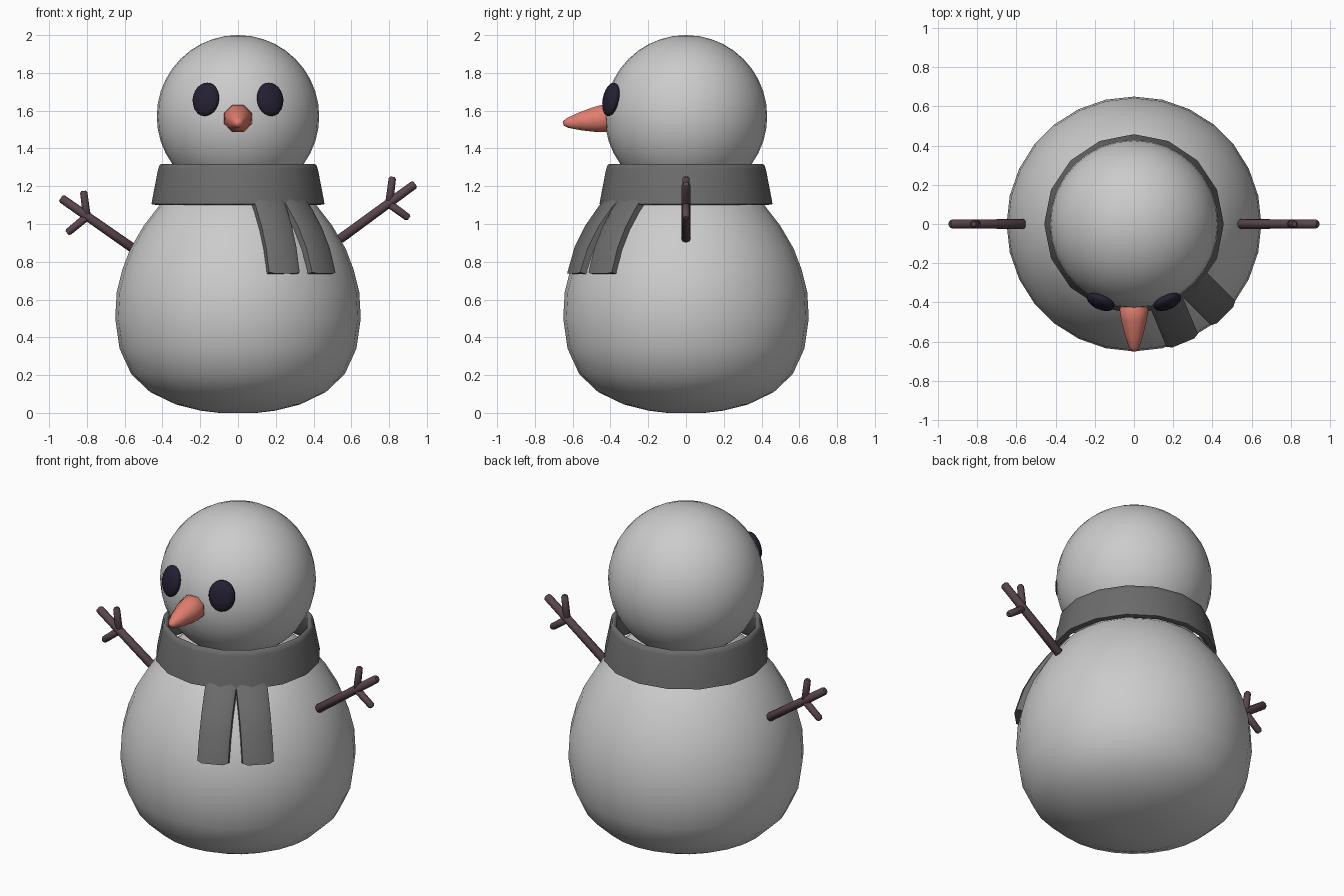
import bpy, bmesh, math
from mathutils import Vector, Matrix

if "Cube" in bpy.data.objects:
    bpy.data.objects.remove(bpy.data.objects["Cube"])


def material(name, rgb):
    m = bpy.data.materials.new(name)
    m.diffuse_color = (*rgb, 1)
    m.use_nodes = True
    m.node_tree.nodes["Principled BSDF"].inputs["Base Color"].default_value = m.diffuse_color
    return m


DARK = material("coal", (0.018, 0.014, 0.032))
ORANGE = material("carrot", (0.75, 0.21, 0.16))
WOOD = material("twig", (0.10, 0.06, 0.075))
CLOTH = material("cloth", (0.15, 0.15, 0.15))


def finish(name, bm, mat=None, angle=60):
    bmesh.ops.recalc_face_normals(bm, faces=bm.faces)
    me = bpy.data.meshes.new(name)
    bm.to_mesh(me)
    bm.free()
    ob = bpy.data.objects.new(name, me)
    bpy.context.collection.objects.link(ob)
    if mat:
        me.materials.append(mat)
    bpy.ops.object.select_all(action='DESELECT')
    ob.select_set(True)
    bpy.context.view_layer.objects.active = ob
    bpy.ops.object.shade_smooth_by_angle(angle=math.radians(angle))
    return ob


def lathe(profile, sides, closed=False, bm=None, matrix=Matrix()):
    """Revolve (radius, z) points around z; open profiles are capped."""
    bm = bm or bmesh.new()
    rings = []
    for r, z in profile:
        rings.append([bm.verts.new(matrix @ Vector((
            r * math.cos(2 * math.pi * i / sides),
            r * math.sin(2 * math.pi * i / sides), z))) for i in range(sides)])
    pairs = list(zip(rings, rings[1:]))
    if closed:
        pairs.append((rings[-1], rings[0]))
    else:
        bm.faces.new(rings[0])
        bm.faces.new(rings[-1])
    for a, b in pairs:
        for i in range(sides):
            j = (i + 1) % sides
            bm.faces.new((a[i], a[j], b[j], b[i]))
    return bm


# body: pear-shaped snowball with a flattened base
body_profile = [(0.1, 0.0), (0.2, 0.012), (0.33, 0.045), (0.465, 0.11),
                (0.565, 0.205), (0.627, 0.34), (0.65, 0.50), (0.642, 0.64),
                (0.612, 0.76), (0.57, 0.87), (0.50, 0.99), (0.415, 1.10),
                (0.34, 1.16), (0.24, 1.205), (0.12, 1.23), (0.03, 1.235)]
finish("body", lathe(body_profile, 28))

# head
bm = bmesh.new()
bmesh.ops.create_uvsphere(bm, u_segments=32, v_segments=20, radius=0.43,
                          matrix=Matrix.Translation((0, 0, 1.57)))
finish("head", bm)

# eyes: flattened ovals lying on the head
for side, label in ((-1, "left"), (1, "right")):
    place = (Matrix.Translation((0.17 * side, -0.397, 1.66))
             @ Matrix.Rotation(math.radians(23 * side), 4, 'Z')
             @ Matrix.Rotation(math.radians(-12), 4, 'X')
             @ Matrix.Diagonal((0.075, 0.036, 0.09, 1)))
    bm = bmesh.new()
    bmesh.ops.create_uvsphere(bm, u_segments=20, v_segments=12, radius=1, matrix=place)
    finish(label + "_eye", bm, DARK)

# nose: eight-sided carrot drooping slightly
place = (Matrix.Translation((0, -0.40, 1.563))
         @ Matrix.Rotation(math.radians(97), 4, 'X')
         @ Matrix.Rotation(math.radians(22.5), 4, 'Z'))
nose_profile = [(0.06, 0.0), (0.079, 0.035), (0.07, 0.09), (0.052, 0.16),
                (0.028, 0.23), (0.012, 0.252)]
finish("nose", lathe(nose_profile, 8, matrix=place), ORANGE)

# scarf collar: flared ring with rounded lips
scarf_profile = [(0.458, 1.105), (0.452, 1.14), (0.423, 1.29), (0.415, 1.313),
                 (0.402, 1.318), (0.388, 1.305), (0.388, 1.28), (0.415, 1.12),
                 (0.43, 1.10)]
finish("scarf_collar", lathe(scarf_profile, 16, closed=True), CLOTH, 70)


# scarf tails: bent strips following the body
def tail(name, degrees):
    bm = bmesh.new()
    turn = Matrix.Rotation(math.radians(degrees), 4, 'Z')
    path = [(0.40, 1.14), (0.455, 1.08), (0.53, 0.98), (0.59, 0.87), (0.633, 0.73)]
    rows = []
    for k, (r, z) in enumerate(path):
        a, b = path[max(k - 1, 0)], path[min(k + 1, len(path) - 1)]
        t = Vector((b[0] - a[0], b[1] - a[1])).normalized()
        n = Vector((-t.y, t.x)) * 0.025          # outward, away from the body
        lift = 0.012 if k == len(path) - 1 else 0
        section = [(-0.087, -1, lift), (-0.087, 0.4, lift), (-0.06, 1, 0),
                   (0.06, 1, 0), (0.087, 0.4, lift), (0.087, -1, lift)]
        rows.append([bm.verts.new(turn @ Vector((x, -(r + n.x * s), z + n.y * s + dz)))
                     for x, s, dz in section])
    for p, q in zip(rows, rows[1:]):
        for i in range(6):
            j = (i + 1) % 6
            bm.faces.new((p[i], p[j], q[j], q[i]))
    bm.faces.new(rows[0])
    bm.faces.new(rows[-1])
    finish(name, bm, CLOTH, 50)


tail("scarf_tail_front", 22.5)
tail("scarf_tail_side", 45)


# arms: twig with two side shoots, rounded tips
def twig(bm, start, end, radius):
    a, b = Vector((start[0], 0, start[1])), Vector((end[0], 0, end[1]))
    d = b - a
    m = Matrix.Translation(a) @ d.to_track_quat('Z', 'Y').to_matrix().to_4x4()
    n = d.length
    lathe([(radius * 0.6, 0), (radius, 0.01), (radius * 0.92, n - 0.01),
           (radius * 0.6, n)], 8, bm=bm, matrix=m)


def arm(name, root, fork, tip, shoots):
    bm = bmesh.new()
    twig(bm, root, tip, 0.025)
    for s in shoots:
        twig(bm, fork, s, 0.021)
    finish(name, bm, WOOD, 50)


arm("left_arm", (-0.55, 0.867), (-0.80, 1.038), (-0.938, 1.138),
    [(-0.818, 1.175), (-0.905, 0.952)])
arm("right_arm", (0.535, 0.917), (0.80, 1.107), (0.938, 1.212),
    [(0.818, 1.25), (0.905, 1.03)])
